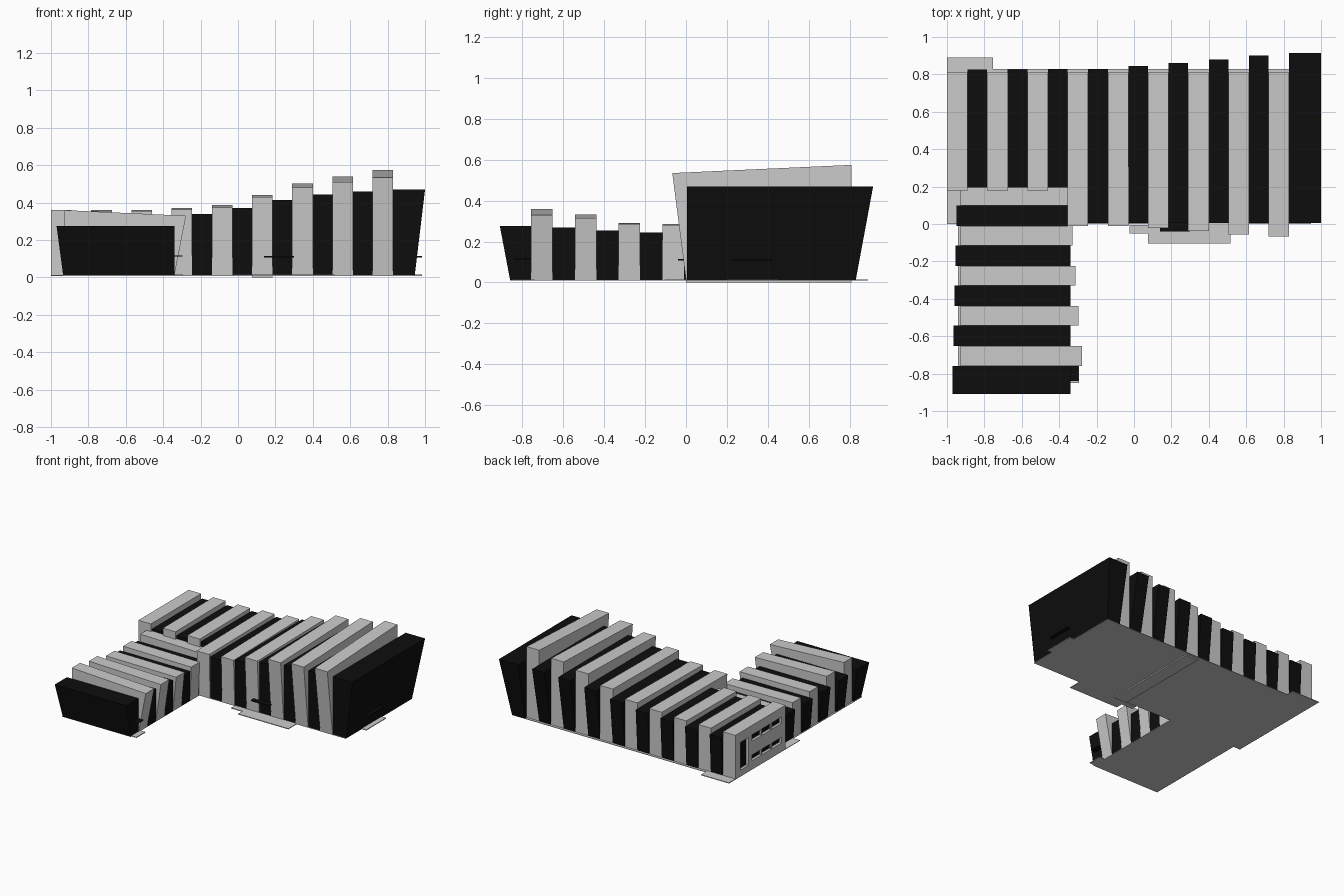
import bpy, bmesh

if "Cube" in bpy.data.objects:
    bpy.data.objects.remove(bpy.data.objects["Cube"])

black = bpy.data.materials.new("black_cladding")
black.diffuse_color = (0.004, 0.004, 0.004, 1)
black.use_nodes = True
black.node_tree.nodes["Principled BSDF"].inputs["Base Color"].default_value = black.diffuse_color
Z0 = 0.012


def block(name, base, top, zs, z0=Z0, mat=None):
    """Tapered box: base/top = (x0, x1, y0, y1), zs = four roof corner heights."""
    def corners(r):
        return [(r[0], r[2]), (r[1], r[2]), (r[1], r[3]), (r[0], r[3])]
    bm = bmesh.new()
    lo = [bm.verts.new((x, y, z0)) for x, y in corners(base)]
    hi = [bm.verts.new((x, y, z)) for (x, y), z in zip(corners(top), zs)]
    bm.faces.new(lo[::-1])
    bm.faces.new(hi)
    for i in range(4):
        j = (i + 1) % 4
        bm.faces.new((lo[i], lo[j], hi[j], hi[i]))
    me = bpy.data.meshes.new(name)
    bm.to_mesh(me)
    bm.free()
    ob = bpy.data.objects.new(name, me)
    bpy.context.collection.objects.link(ob)
    if mat:
        me.materials.append(mat)
    return ob


def box(name, x0, x1, y0, y1, z0, z1, mat=None):
    r = (x0, x1, y0, y1)
    return block(name, r, r, [z1] * 4, z0, mat)


# Main wing, grey ribs: front lean, front height, back height
grey_main = [(0, .36, .36), (0, .355, .36), (0, .355, .36), (.01, .363, .371),
             (.012, .375, .388), (.022, .43, .44), (.038, .48, .503),
             (.055, .51, .54), (.067, .535, .575)]
# Main wing, black bays: back lean, height
black_main = [(.015, .315), (.016, .32), (.018, .33), (.02, .34), (.035, .372),
              (.05, .415), (.07, .445), (.09, .46), (.085, .47)]
for i in range(9):
    x = -1 + .215 * i
    y = .18 if i < 3 else 0
    lean, zf, zb = grey_main[i]
    rib = block(f"main_grey_rib_{i}", (x, x + .11, y, .81),
                (x, x + .11, y - lean, .81), (zf, zf, zb, zb),
                0 if i == 5 else Z0)
    if i == 0:
        end_rib = rib
    lean, z = black_main[i]
    x += .11
    y = .195 if i < 3 else .005
    last = i == 8
    yb = .83 if last else .81
    block(f"main_black_bay_{i}", (x, .945 if last else x + .105, y, yb),
          (x, 1 if last else x + .105, y, yb + lean), [z] * 4, mat=black)

# Side wing, grey ribs: top right x, left height, right height
grey_side = [(-.345, .30, .29), (-.33, .287, .28), (-.312, .292, .287),
             (-.296, .332, .315), (-.278, .36, .33)]
# Side wing, black bays: top left x, height
black_side = [(-.95, .24), (-.955, .245), (-.96, .255), (-.965, .27), (-.97, .275)]
for i in range(5):
    y = .205 - .2145 * i
    xr, zl, zr = grey_side[i]
    block(f"side_grey_rib_{i}", (-.927, -.34, y - .105, y),
          (-.927, xr, y - .105, y), (zl, zr, zr, zl))
    xl, z = black_side[i]
    y -= .105
    last = i == 4
    block(f"side_black_bay_{i}", (-.935, -.34, -.86 if last else y - .11, y),
          (xl, -.34, -.91 if last else y - .11, y), [z] * 4, mat=black)

# Floor slabs and door pads
box("main_floor_slab", -1, .945, 0, .83, .009, .013)
box("side_floor_slab", -.94, -.34, -.86, .01, .009, .013)
box("entrance_pad", .075, .515, -.105, 0, .009, .015)
box("entrance_step", -.025, .075, -.05, -.005, .009, .015)
box("rear_pad", -1, -.755, .8, .89, .009, .015)
box("side_door_pad", -.4, -.295, -.85, -.74, .009, .015)
box("end_door_pad", .93, .985, .2, .45, .009, .015)

# Door canopies
box("entrance_canopy", .14, .3, -.04, .01, .108, .116, black)
box("side_door_canopy", -.345, -.298, -.84, -.76, .112, .118, black)
box("end_door_canopy", .94, .985, .22, .42, .108, .114, black)

# Windows recessed into the left end wall
windows = [("tall_window", .645, .745, .06, .28),
           ("lower_window", .23, .6, .08, .125),
           ("upper_window", .23, .6, .235, .285)]
for name, y0, y1, z0, z1 in windows:
    cut = box(name + "_cutter", -1.05, -.98, y0, y1, z0, z1)
    cut.hide_render = True
    cut.hide_set(True)
    mod = end_rib.modifiers.new(name, 'BOOLEAN')
    mod.operation = 'DIFFERENCE'
    mod.object = cut
    mod.solver = 'EXACT'
    box(name + "_glass", -.984, -.979, y0 + .008, y1 - .008, z0 + .006, z1 - .006, black)
for k in (1, 2):
    y = .23 + .37 * k / 3
    for z0, z1 in ((.08, .125), (.235, .285)):
        box("window_mullion", -.996, -.978, y - .008, y + .008, z0, z1)
